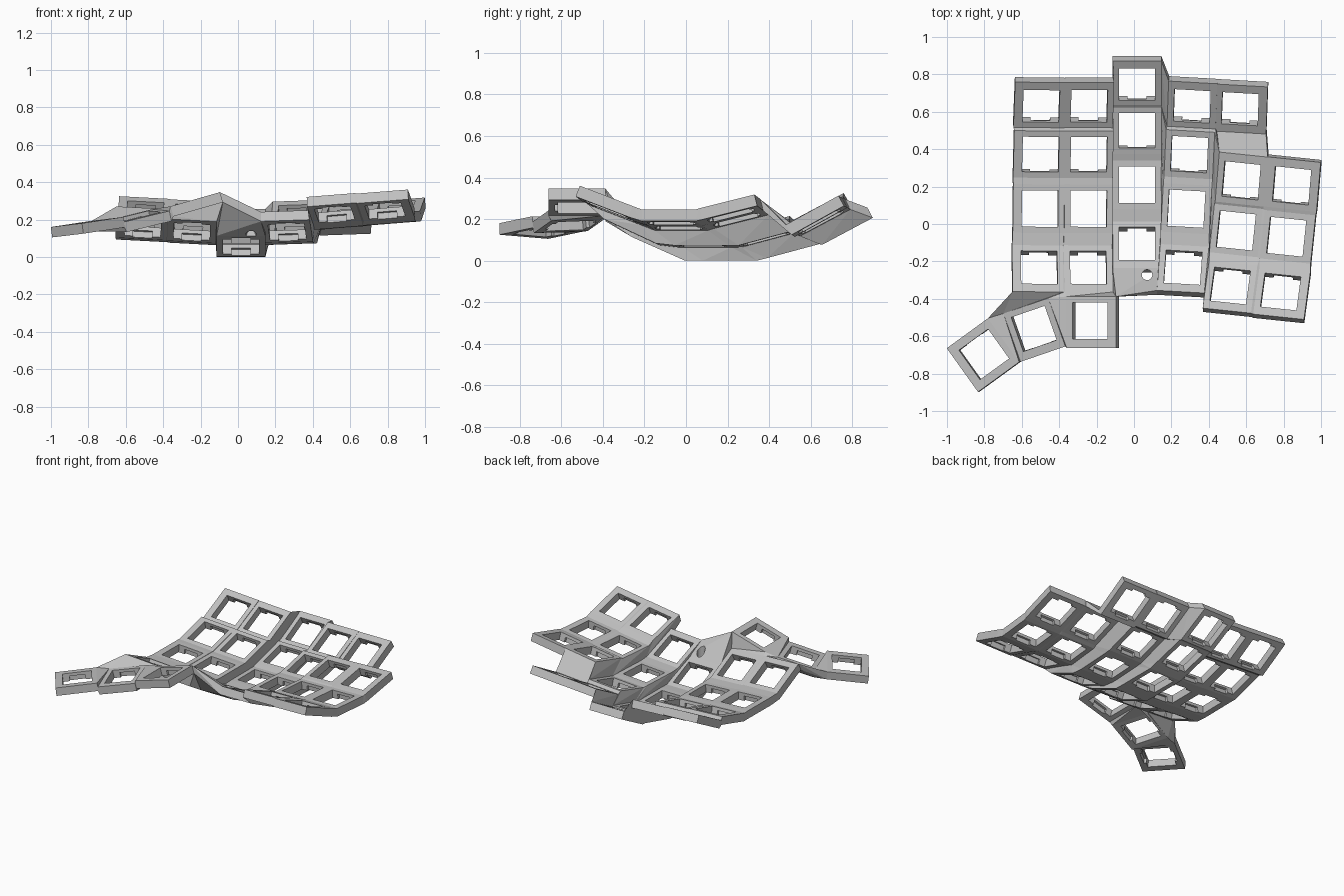
import bpy, bmesh
from math import radians, tan
from mathutils import Matrix, Vector

cube = bpy.data.objects.get("Cube")
if cube:
    bpy.data.objects.remove(cube, do_unlink=True)

THICK = 0.056    # plate thickness
HOLE = 0.097     # half switch opening
HALF = 0.13      # half frame
RIM = 0.014      # extra margin on outer sides

grey = bpy.data.materials.new("plate_grey")
grey.use_nodes = True
grey.diffuse_color = (0.53, 0.53, 0.53, 1)
grey.node_tree.nodes["Principled BSDF"].inputs["Base Color"].default_value = (0.53, 0.53, 0.53, 1)


def hull(bm, points):
    """Add the convex hull of a few points."""
    verts = [bm.verts.new(p) for p in points]
    bmesh.ops.convex_hull(bm, input=verts)
    loose = [v for v in verts if v.is_valid and not v.link_faces]
    bmesh.ops.delete(bm, geom=loose, context='VERTS')


def finish(bm, name):
    bmesh.ops.recalc_face_normals(bm, faces=bm.faces)
    mesh = bpy.data.meshes.new(name)
    bm.to_mesh(mesh)
    bm.free()
    mesh.materials.append(grey)
    obj = bpy.data.objects.new(name, mesh)
    bpy.context.scene.collection.objects.link(obj)
    return obj


class Key:
    """One switch frame: origin at the middle of its top surface."""

    def __init__(self, pos, pitch=0, roll=0, yaw=0, rims=""):
        self.m = (Matrix.Translation(pos) @ Matrix.Rotation(radians(yaw), 4, 'Z')
                  @ Matrix.Rotation(radians(-roll), 4, 'Y') @ Matrix.Rotation(radians(pitch), 4, 'X'))
        self.l, self.r, self.f, self.b = (HALF + RIM * (s in rims) for s in "lrfb")

    def post(self, corner):
        """Vertical pair of points at a corner such as 'fl' or 'br'."""
        y = -self.f if corner[0] == 'f' else self.b
        x = -self.l if corner[1] == 'l' else self.r
        return [self.m @ Vector((x, y, z)) for z in (0, -THICK)]

    def block(self, bm, x0, x1, y0, y1, z0=-THICK, z1=0):
        hull(bm, [self.m @ Vector((x, y, z)) for x in (x0, x1) for y in (y0, y1) for z in (z0, z1)])

    def build(self, bm):
        self.block(bm, -self.l, -HOLE, -self.f, self.b)
        self.block(bm, HOLE, self.r, -self.f, self.b)
        # front and back bars with a clip notch under a thin lip
        lip, notch, deep = -0.021, 0.052, 0.016
        for s, edge in ((-1, self.f), (1, self.b)):
            self.block(bm, -HOLE, HOLE, s * HOLE, s * edge, lip, 0)
            self.block(bm, -HOLE, -notch, s * HOLE, s * edge, -THICK, lip)
            self.block(bm, notch, HOLE, s * HOLE, s * edge, -THICK, lip)
            self.block(bm, -notch, notch, s * (HOLE + deep), s * edge, -THICK, lip)


def web(bm, *corners):
    """Join frame corners, given as (key, 'fl') pairs."""
    hull(bm, [p for key, c in corners for p in key.post(c)])


def web_rows(bm, back, front):
    web(bm, (back, 'fl'), (back, 'fr'), (front, 'bl'), (front, 'br'))


def web_cols(bm, left, right):
    web(bm, (left, 'fr'), (left, 'br'), (right, 'fl'), (right, 'bl'))


def web_cross(bm, lb, lf, rb, rf):
    web(bm, (lb, 'fr'), (lf, 'br'), (rb, 'fl'), (rf, 'bl'))


# rows run from back to front as y, z, pitch
middle_rows = [(0.745, 0.188, 28), (0.5, 0.1, 15), (0.21, 0.056, 0), (-0.105, 0.106, -24)]
side_rows = [(0.63, 0.188, 28), (0.372, 0.112, 15), (0.082, 0.08, 0), (-0.232, 0.14, -25)]


def column(rows, x, dz=0, roll=0, yaw=0, side=""):
    keys = []
    for i, (y, z, pitch) in enumerate(rows):
        rims = side + ("b" if i == 0 else "") + ("f" if i == len(rows) - 1 else "")
        keys.append(Key((x - y * tan(radians(yaw)), y, z + dz), pitch, roll, yaw, rims))
    return keys


# finger columns from left of the plan to right
c1 = column(side_rows, -0.504, 0.062, -3, -0.7, "l")
c2 = column(side_rows, -0.243, 0.046, -3, -0.3)
c3 = column(middle_rows, 0.016)
c4 = column(side_rows, 0.275, 0.045, 2, -3.2)
upper = Key((0.567, 0.615, 0.238), 29, 2, -3.2, "rbf")
c5 = column([(0.232, 0.25, 14), (-0.035, 0.212, 0), (-0.33, 0.28, -21)], 0.549, 0, 4.5, -6)
c6 = column([(0.205, 0.272, 14), (-0.068, 0.235, 0), (-0.362, 0.298, -21)], 0.822, 0, 4.5, -6, "r")

# thumb keys, inner to outer
t1 = Key((-0.235, -0.518, 0.307), 0, 16, 0, "rf")
t2 = Key((-0.535, -0.56, 0.222), 2, 13, 19, "f")
t3 = Key((-0.802, -0.697, 0.188), -4, 7, 36, "lfb")

bm = bmesh.new()
for key in c1 + c2 + c3 + c4 + [upper] + c5 + c6:
    key.build(bm)
finish(bm, "finger_key_frames")

bm = bmesh.new()
for key in (t1, t2, t3):
    key.build(bm)
finish(bm, "thumb_key_frames")

# webs inside each column and between neighbours
bm = bmesh.new()
for col in (c1, c2, c3, c4, c5, c6):
    for back, front in zip(col, col[1:]):
        web_rows(bm, back, front)
for left, right in ((c1, c2), (c2, c3), (c3, c4), (c4[1:], c5), (c5, c6)):
    for a, b in zip(left, right):
        web_cols(bm, a, b)
    for i in range(len(right) - 1):
        web_cross(bm, left[i], left[i + 1], right[i], right[i + 1])
web_cols(bm, c4[0], upper)
web_rows(bm, upper, c5[0])
web_cross(bm, c4[0], c4[1], upper, c5[0])
finish(bm, "column_webs")

# thumb cluster joints and its link to the finger columns
bm = bmesh.new()
web_cols(bm, t2, t1)
web_cols(bm, t3, t2)
a, b = c1[-1], c2[-1]
web(bm, (a, 'fl'), (t3, 'br'), (t2, 'bl'))
web(bm, (a, 'fl'), (a, 'fr'), (t2, 'bl'))
web(bm, (a, 'fr'), (t2, 'bl'), (t2, 'br'))
web(bm, (a, 'fr'), (b, 'fl'), (t2, 'br'))
web(bm, (b, 'fl'), (t2, 'br'), (t1, 'bl'))
web(bm, (b, 'fl'), (b, 'fr'), (t1, 'bl'))
web(bm, (b, 'fr'), (t1, 'bl'), (t1, 'br'))
web(bm, (b, 'fr'), (t1, 'br'), (c3[-1], 'fl'))
finish(bm, "thumb_webs")

# front bridge with a round screw hole
bm = bmesh.new()
web(bm, (c3[-1], 'fl'), (c3[-1], 'fr'), (c4[-1], 'fl'), (t1, 'br'))
bridge = finish(bm, "front_bridge")
bm = bmesh.new()
bmesh.ops.create_cone(bm, cap_ends=True, segments=24, radius1=0.028, radius2=0.028, depth=1,
                      matrix=Matrix.Translation((0.07, -0.272, 0.2)))
cutter = finish(bm, "screw_hole_cutter")
cutter.hide_render = True
cutter.display_type = 'WIRE'
cut = bridge.modifiers.new("screw_hole", 'BOOLEAN')
cut.operation = 'DIFFERENCE'
cut.object = cutter
cutter.hide_set(True)
